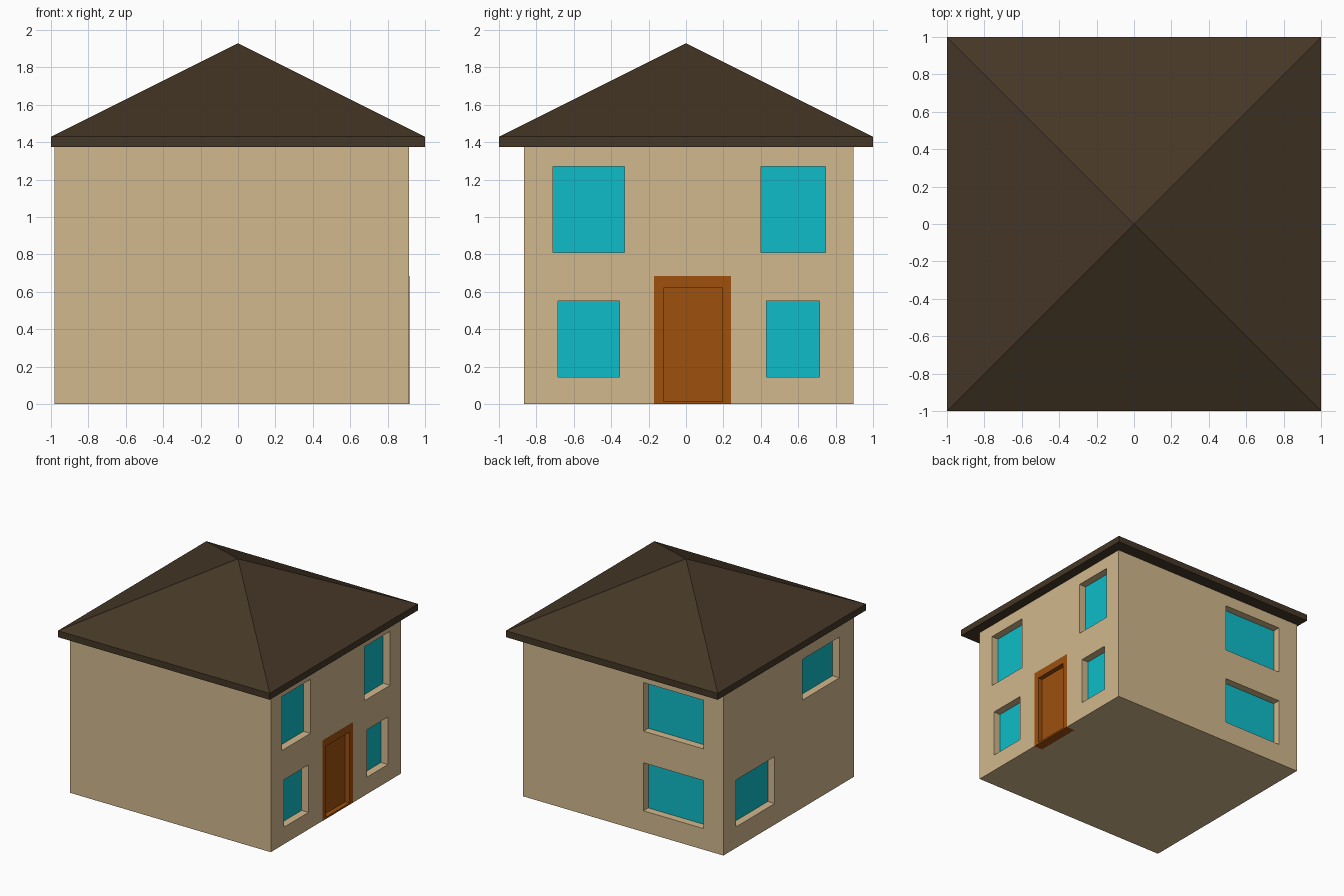
import bpy, bmesh

if "Cube" in bpy.data.objects:
    bpy.data.objects.remove(bpy.data.objects["Cube"])


def material(name, rgb):
    lin = [(c / 255 / 12.92) if c / 255 < 0.04045 else ((c / 255 + 0.055) / 1.055) ** 2.4 for c in rgb]
    m = bpy.data.materials.new(name)
    m.diffuse_color = (*lin, 1)
    m.use_nodes = True
    m.node_tree.nodes["Principled BSDF"].inputs["Base Color"].default_value = m.diffuse_color
    return m


WALL = material("tan wall", (210, 184, 141))
ROOF = material("dark brown roof", (69, 55, 38))
GLASS = material("turquoise glass", (15, 188, 200))
DOOR = material("brown door", (158, 80, 13))


def add_box(bm, lo, hi):
    verts = bmesh.ops.create_cube(bm, size=1)["verts"]
    for v in verts:
        v.co = [(a + b) / 2 + c * (b - a) for a, b, c in zip(lo, hi, v.co)]


def make(name, bm, mat):
    bmesh.ops.recalc_face_normals(bm, faces=bm.faces)
    me = bpy.data.meshes.new(name)
    bm.to_mesh(me)
    bm.free()
    me.materials.append(mat)
    ob = bpy.data.objects.new(name, me)
    bpy.context.collection.objects.link(ob)
    return ob


def boxes(name, mat, *spans):
    bm = bmesh.new()
    for lo, hi in spans:
        add_box(bm, lo, hi)
    return make(name, bm, mat)


def cut(ob, cutter):
    mod = ob.modifiers.new("cut", "BOOLEAN")
    mod.operation, mod.solver, mod.object = "DIFFERENCE", "EXACT", cutter
    bpy.context.view_layer.objects.active = ob
    bpy.ops.object.modifier_apply(modifier=mod.name)
    bpy.data.objects.remove(cutter)


# Wall planes: right (+x), left (-x), back (+y), front (-y)
X0, X1, Y0, Y1, TOP = -0.98, 0.915, -0.865, 0.895, 1.375
DEPTH, PANE = 0.065, 0.005

# Windows: wall side, horizontal span, vertical span
windows = [
    ("right", -0.71, -0.33, 0.81, 1.27), ("right", 0.40, 0.745, 0.81, 1.27),
    ("right", -0.685, -0.355, 0.145, 0.55), ("right", 0.43, 0.715, 0.145, 0.55),
    ("back", -0.79, -0.225, 0.86, 1.275), ("back", -0.79, -0.225, 0.18, 0.59),
    ("left", -0.67, -0.175, 0.92, 1.267), ("left", 0.203, 0.727, 0.18, 0.58),
]


def span(side, a, b, z0, z1, inner, outer):
    """Box from 'inner' to 'outer' measured outward from a wall plane."""
    if side == "back":
        return (a, Y1 + inner, z0), (b, Y1 + outer, z1)
    if side == "right":
        return (X1 + inner, a, z0), (X1 + outer, b, z1)
    return (X0 - outer, a, z0), (X0 - inner, b, z1)


# House body with recessed window openings and a door opening
walls = boxes("walls", WALL, ((X0, Y0, 0), (X1, Y1, TOP)))
holes = [span(*w, -DEPTH - PANE, 0.1) for w in windows]
holes.append(span("right", -0.17, 0.24, -0.1, 0.685, -0.08, 0.1))
cut(walls, boxes("opening_cutter", WALL, *holes))

# Glass panes at the back of each opening
for i, w in enumerate(windows):
    boxes(f"{w[0]}_window_pane_{i + 1}", GLASS, span(*w, -DEPTH - PANE, -DEPTH))

# Door block, flush with the wall, with a recessed leaf
door = boxes("door", DOOR, span("right", -0.17, 0.24, 0, 0.685, -0.08, 0.001))
cut(door, boxes("door_cutter", DOOR, span("right", -0.12, 0.195, 0.015, 0.62, -0.04, 0.1)))

# Hipped roof: thin eaves slab rising to a point
bm = bmesh.new()
add_box(bm, (-1, -1, TOP), (1, 1, 1.43))
bm.faces.ensure_lookup_table()
top = max(bm.faces, key=lambda f: f.calc_center_median().z)
apex = bmesh.ops.poke(bm, faces=[top])["verts"][0]
apex.co = (0, 0, 1.93)
make("roof", bm, ROOF)
